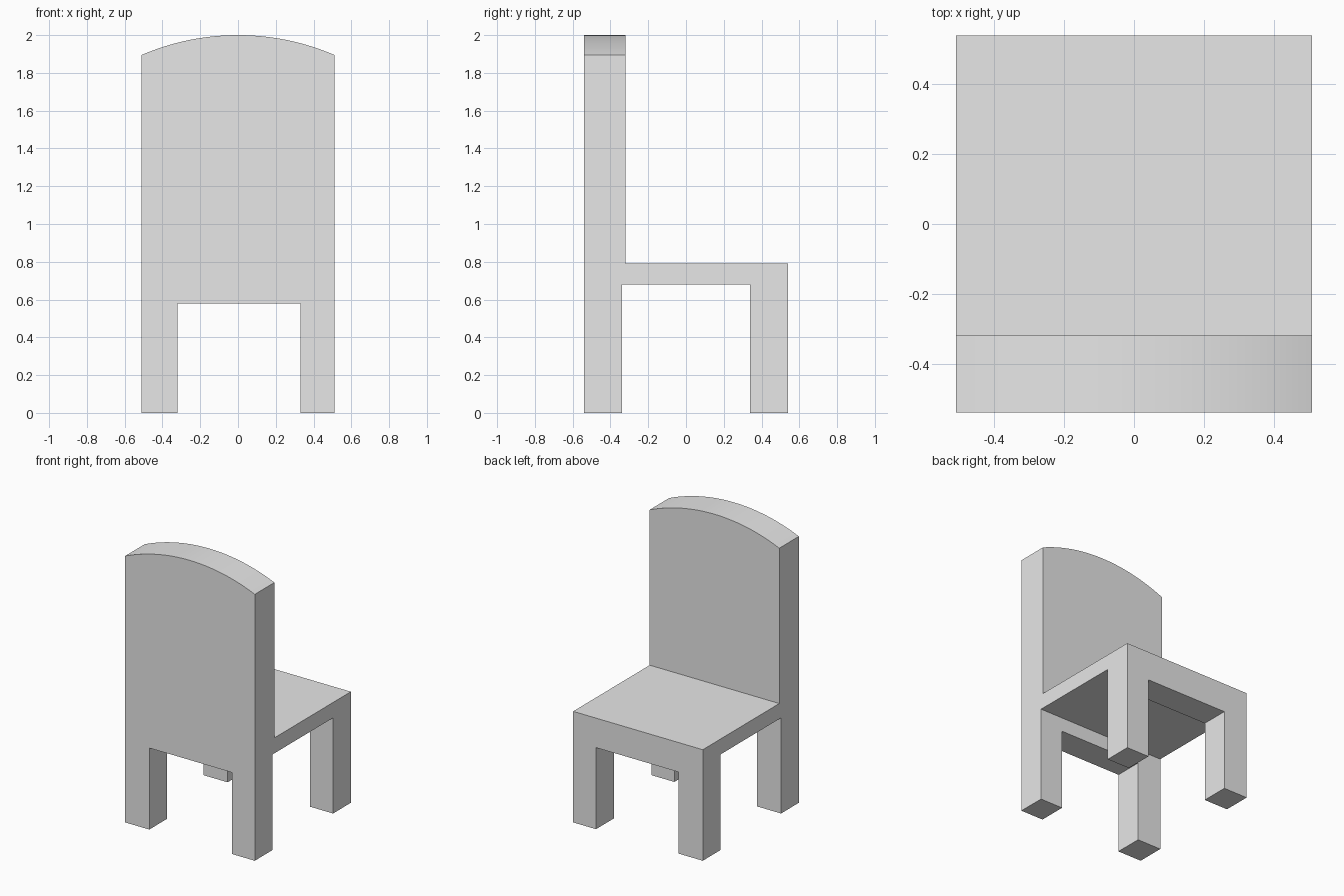
import bpy
import bmesh
import math

# Remove the default cube
default = bpy.data.objects.get("Cube")
if default:
    bpy.data.objects.remove(default, do_unlink=True)

# Single grey finish
grey = bpy.data.materials.new("plain_grey")
grey.use_nodes = True
COLOUR = (0.8, 0.8, 0.8, 1)
grey.diffuse_color = COLOUR
grey.node_tree.nodes["Principled BSDF"].inputs["Base Color"].default_value = COLOUR

# Overall dimensions
HALF_W, HALF_D = 0.51, 0.54
TOP, SHOULDER = 2.0, 1.895
SEAT_TOP, SEAT_UNDER, APRON_UNDER = 0.79, 0.68, 0.58
BACK_FRONT, LEG_INNER_Y = -0.32, 0.34
LEG_INNER_LEFT, LEG_INNER_RIGHT = 0.33, -0.32
SPARE = 0.2


def prism(name, outline, to_point, direction):
    """Extrude a flat outline along the given direction."""
    bm = bmesh.new()
    face = bm.faces.new([bm.verts.new(to_point(a, z)) for a, z in outline])
    ext = bmesh.ops.extrude_face_region(bm, geom=[face])
    verts = [g for g in ext["geom"] if isinstance(g, bmesh.types.BMVert)]
    bmesh.ops.translate(bm, verts=verts, vec=direction)
    bmesh.ops.recalc_face_normals(bm, faces=bm.faces)
    mesh = bpy.data.meshes.new(name)
    bm.to_mesh(mesh)
    bm.free()
    mesh.materials.append(grey)
    obj = bpy.data.objects.new(name, mesh)
    bpy.context.collection.objects.link(obj)
    return obj


# Side silhouette: tall back, seat slab and legs
low, high = -SPARE, TOP + SPARE
side = [(-HALF_D, low), (-LEG_INNER_Y, low), (-LEG_INNER_Y, SEAT_UNDER),
        (LEG_INNER_Y, SEAT_UNDER), (LEG_INNER_Y, low), (HALF_D, low),
        (HALF_D, SEAT_TOP), (BACK_FRONT, SEAT_TOP), (BACK_FRONT, high),
        (-HALF_D, high)]
half = HALF_W + SPARE
chair = prism("chair", side, lambda y, z: (-half, y, z), (2 * half, 0, 0))

# Front silhouette: curved top and the opening between the legs
rise = TOP - SHOULDER
radius = (HALF_W ** 2 + rise ** 2) / (2 * rise)
sweep = math.asin(HALF_W / radius)
STEPS = 32
arc = []
for i in range(STEPS + 1):
    a = sweep * (1 - 2 * i / STEPS)
    arc.append((radius * math.sin(a), TOP - radius + radius * math.cos(a)))
front = [(-HALF_W, 0), (LEG_INNER_RIGHT, 0), (LEG_INNER_RIGHT, APRON_UNDER),
         (LEG_INNER_LEFT, APRON_UNDER), (LEG_INNER_LEFT, 0), (HALF_W, 0)] + arc
half = HALF_D + SPARE
cutter = prism("front_outline_cutter", front, lambda x, z: (x, -half, z), (0, 2 * half, 0))
cutter.hide_render = True

# Keep only the volume shared by both silhouettes
mod = chair.modifiers.new("front_outline", "BOOLEAN")
mod.operation = "INTERSECT"
mod.solver = "EXACT"
mod.object = cutter
bpy.context.view_layer.objects.active = chair
chair.select_set(True)
bpy.ops.object.modifier_apply(modifier=mod.name)
bpy.data.objects.remove(cutter, do_unlink=True)

# Soften only the curved top, keep every other edge sharp
bpy.ops.object.shade_smooth_by_angle(angle=math.radians(10))
